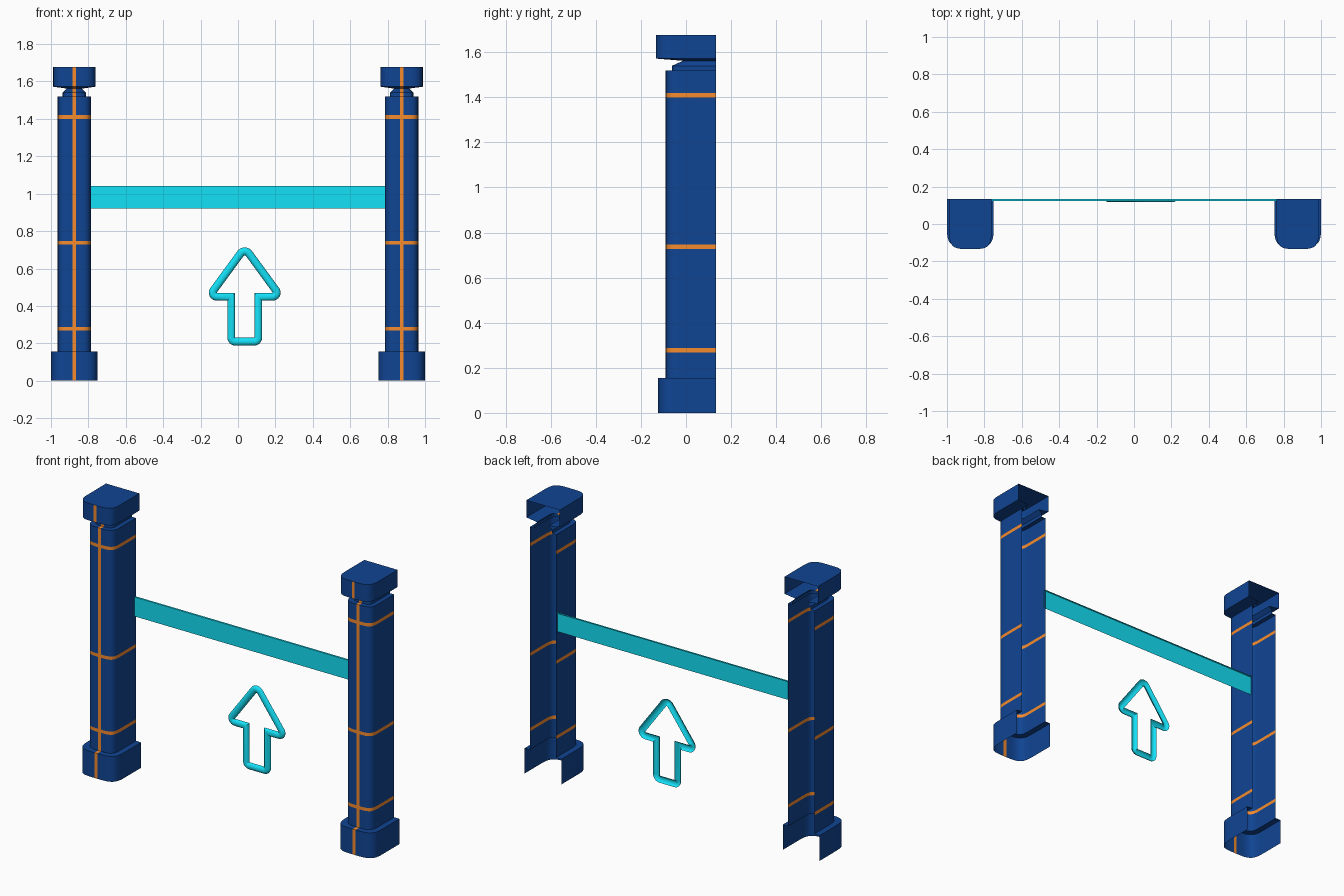
import bpy, bmesh
from math import sin, cos, pi
from mathutils import Vector

if "Cube" in bpy.data.objects:
    bpy.data.objects.remove(bpy.data.objects["Cube"])

BACK = 0.134


def material(name, rgb):
    m = bpy.data.materials.new(name)
    m.diffuse_color = (*rgb, 1)
    m.use_nodes = True
    m.node_tree.nodes["Principled BSDF"].inputs["Base Color"].default_value = m.diffuse_color
    return m


blue = material("blue", (0.005, 0.058, 0.29))
orange = material("orange", (0.92, 0.26, 0.026))
cyan = material("cyan", (0.007, 0.75, 0.93))


def finish(bm, name, mats, angle=0.6):
    mesh = bpy.data.meshes.new(name)
    bm.to_mesh(mesh)
    bm.free()
    ob = bpy.data.objects.new(name, mesh)
    bpy.context.collection.objects.link(ob)
    for m in mats:
        mesh.materials.append(m)
    bpy.ops.object.select_all(action='DESELECT')
    ob.select_set(True)
    bpy.context.view_layer.objects.active = ob
    bpy.ops.object.shade_smooth_by_angle(angle=angle)
    return ob


# Post cross-section: U shape, open at the back, with a softly squared front
def section(w, front, steps=14):
    half = [(w, BACK)]
    for i in range(steps):
        a = pi / 2 * i / steps
        half.append((w * cos(a) ** 0.5, front + w - w * sin(a) ** 0.5))
    half.append((0.01, front))
    return [(-x, y) for x, y in half] + half[::-1]


# Posts: sections stacked from base to cap (z, half width, front y)
base, shaft = (0.125, -0.125), (0.089, -0.09)
neck, throat, cap = (0.062, -0.062), (0.04, -0.013), (0.113, -0.134)
levels = [(0, *base), (0.155, *base), (0.155, *shaft)]
bands = []
for z in (0.278, 0.738, 1.41):
    bands.append(len(levels))
    levels += [(z - 0.01, *shaft), (z + 0.01, *shaft)]
levels += [(1.52, *shaft), (1.52, *neck), (1.54, *neck), (1.562, *throat),
           (1.572, *cap), (1.677, *cap)]

bm = bmesh.new()
rings = [[bm.verts.new((x + 0.875, y, z)) for x, y in section(w, f)]
         for z, w, f in levels]
for k in range(len(rings) - 1):
    a, b = rings[k], rings[k + 1]
    for i in range(len(a) - 1):
        face = bm.faces.new((a[i], a[i + 1], b[i + 1], b[i]))
        if k in bands or i == len(a) // 2 - 1:      # rings and centre stripe
            face.material_index = 1
bm.faces.new(rings[-1])
posts = finish(bm, "gate_posts", [blue, orange])
mirror = posts.modifiers.new("mirror", 'MIRROR')
mirror.use_axis[0] = True

# Crossbar: front panel with a thin top lip, open at the back and below
bm = bmesh.new()
rows = [[bm.verts.new((x, y, z)) for x in (-0.788, 0.788)]
        for y, z in ((0.122, 0.922), (0.122, 1.04), (BACK, 1.04))]
for a, b in zip(rows, rows[1:]):
    bm.faces.new((a[0], a[1], b[1], b[0]))
finish(bm, "crossbar", [cyan])


# Arrow: half-round moulding swept along a closed path with filleted corners
def fillet(points, steps=8):
    out = []
    for i, (x, z, r) in enumerate(points):
        p = Vector((x, z))
        u = (Vector(points[i - 1][:2]) - p).normalized()
        v = (Vector(points[(i + 1) % len(points)][:2]) - p).normalized()
        if r == 0:
            out.append(p)
            continue
        half = u.angle(v) / 2
        mid = (u + v).normalized()
        side = Vector((-mid.y, mid.x))
        if side.dot(u) < 0:
            side = -side
        c = p + mid * r / sin(half)
        for k in range(steps + 1):
            a = (pi / 2 - half) * (1 - 2 * k / steps)
            out.append(c + r * (-mid * cos(a) + side * sin(a)))
    return out


right = [(0.072, 0.209, 0.022), (0.072, 0.449, 0), (0.192, 0.449, 0.022)]
path = fillet(right + [(0, 0.711, 0.028)] + [(-x, z, r) for x, z, r in right[::-1]])
bm = bmesh.new()
loops = []
for i, p in enumerate(path):
    d0 = (p - path[i - 1]).normalized()
    d1 = (path[(i + 1) % len(path)] - p).normalized()
    n0, n1 = Vector((d0.y, -d0.x)), Vector((d1.y, -d1.x))
    n = (n0 + n1).normalized()
    n /= n.dot(n0)                                   # mitre
    ring = []
    for k in range(9):
        a = pi * k / 8
        q = p + n * 0.021 * cos(a)
        ring.append(bm.verts.new((q.x + 0.036, BACK - 0.017 * sin(a), q.y)))
    loops.append(ring)
for i, a in enumerate(loops):
    b = loops[(i + 1) % len(loops)]
    for k in range(8):
        bm.faces.new((a[k], a[k + 1], b[k + 1], b[k]))
bmesh.ops.recalc_face_normals(bm, faces=bm.faces[:])
if sum(f.normal.y for f in bm.faces) > 0:
    bmesh.ops.reverse_faces(bm, faces=bm.faces[:])
finish(bm, "arrow_outline", [cyan])
